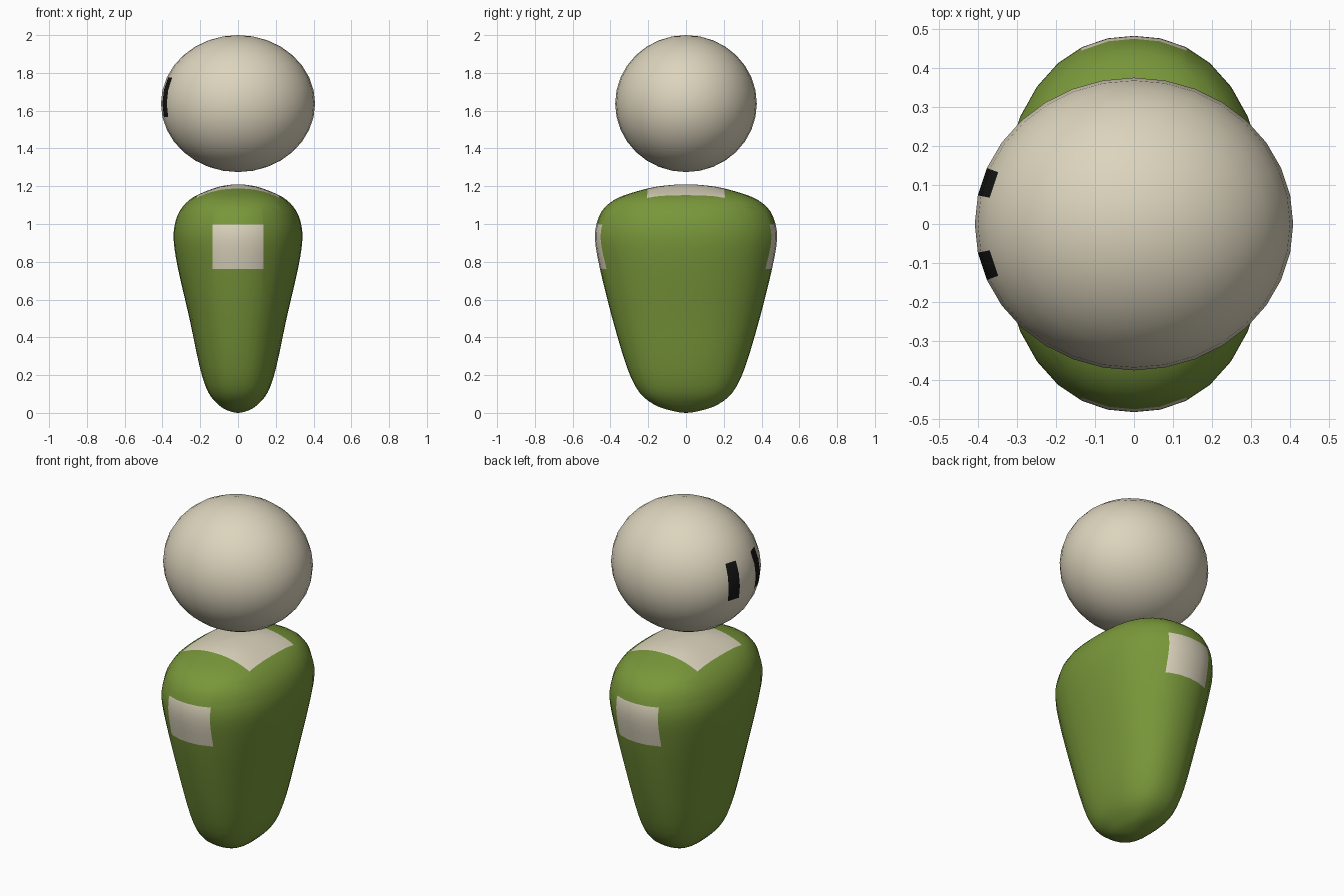
import bpy, bmesh, math
from mathutils import Vector

if "Cube" in bpy.data.objects:
    bpy.data.objects.remove(bpy.data.objects["Cube"])


def material(name, rgb):
    m = bpy.data.materials.new(name)
    m.diffuse_color = (*rgb, 1)
    m.use_nodes = True
    m.node_tree.nodes["Principled BSDF"].inputs["Base Color"].default_value = m.diffuse_color
    return m


CREAM = material("cream", (0.72, 0.66, 0.51))
GREEN = material("leaf green", (0.19, 0.31, 0.042))
BLACK = material("black", (0.008, 0.008, 0.008))


def finish(bm, name, mats):
    bmesh.ops.recalc_face_normals(bm, faces=bm.faces)
    for f in bm.faces:
        f.smooth = True
    me = bpy.data.meshes.new(name)
    bm.to_mesh(me)
    bm.free()
    for m in mats:
        me.materials.append(m)
    ob = bpy.data.objects.new(name, me)
    bpy.context.collection.objects.link(ob)
    return ob


# Head: flattened ball, with two eyes as coloured faces on the -x side
bm = bmesh.new()
bmesh.ops.create_uvsphere(bm, u_segments=32, v_segments=16, radius=1)
for f in bm.faces:
    c = f.calc_center_median()
    azimuth = math.degrees(math.atan2(abs(c.y), -c.x))
    height = math.degrees(math.asin(c.z / c.length))
    if 11.25 < azimuth < 22.5 and -11.25 < height < 22.5:
        f.material_index = 1
for v in bm.verts:
    v.co = Vector((v.co.x * 0.408, v.co.y * 0.375, v.co.z * 0.3625 + 1.6375))
finish(bm, "head", [CREAM, BLACK])

# Body: key rings (height, half width x, half width y, squareness)
KEYS = [
    (0.0, 0.0, 0.0, 2.5), (0.015, 0.06, 0.09, 2.5), (0.045, 0.105, 0.17, 2.5),
    (0.11, 0.158, 0.248, 2.5), (0.24, 0.202, 0.312, 2.4), (0.50, 0.257, 0.39, 2.3),
    (0.76, 0.317, 0.455, 2.2), (0.92, 0.341, 0.482, 2.2), (1.02, 0.329, 0.468, 2.2),
    (1.09, 0.294, 0.428, 2.3), (1.145, 0.232, 0.345, 2.6), (1.19, 0.125, 0.195, 2.7),
    (1.205, 0.06, 0.095, 2.7), (1.21, 0.0, 0.0, 2.7),
]


def reflect(k):
    return (k[0], -k[1], -k[2], k[3])


def spline(a, b, c, d, t):
    return [0.5 * (2 * q + (r - p) * t + (2 * p - 5 * q + 4 * r - s) * t * t
                   + (3 * q - p - 3 * r + s) * t ** 3) for p, q, r, s in zip(a, b, c, d)]


pts = [reflect(KEYS[1])] + KEYS + [reflect(KEYS[-2])]
levels = [spline(*pts[i:i + 4], j / 3) for i in range(len(KEYS) - 1) for j in range(3)][1:]

SEG = 32
bm = bmesh.new()
rings = []
for z, rx, ry, n in levels:
    ring = []
    for i in range(SEG):
        a = 2 * math.pi * i / SEG
        c, s = math.cos(a), math.sin(a)
        k = (abs(c) ** n + abs(s) ** n) ** (-1 / n)
        ring.append(bm.verts.new((rx * c * k, ry * s * k, z)))
    rings.append(ring)
for lo, hi in zip(rings, rings[1:]):
    for i in range(SEG):
        j = (i + 1) % SEG
        bm.faces.new((lo[i], lo[j], hi[j], hi[i]))
for ring, z in ((rings[0], 0.0), (rings[-1], 1.21)):
    pole = bm.verts.new((0, 0, z))
    for i in range(SEG):
        bm.faces.new((ring[i], ring[(i + 1) % SEG], pole))


def cut(co, no, region):
    faces = [f for f in bm.faces if region(f.calc_center_median())]
    geom = set(faces)
    for f in faces:
        geom.update(f.edges)
        geom.update(f.verts)
    bmesh.ops.bisect_plane(bm, geom=list(geom), dist=0.0005, plane_co=co, plane_no=no)


# Patch outlines cut into the body: one on the top, one on the front and back
def near_top(c):
    return c.z > 1.08


def near_side(c):
    return 0.68 < c.z < 1.07 and abs(c.y) > 0.3


for s in (-1, 1):
    cut((s * 0.217, 0, 0), (1, 0, 0), near_top)
    cut((0, s * 0.205, 0), (0, 1, 0), near_top)
    cut((s * 0.135, 0, 0), (1, 0, 0), near_side)
for z in (0.762, 0.997):
    cut((0, 0, z), (0, 0, 1), near_side)

for f in bm.faces:
    c = f.calc_center_median()
    top = near_top(c) and abs(c.x) < 0.217 and abs(c.y) < 0.205
    side = 0.762 < c.z < 0.997 and abs(c.x) < 0.135 and abs(c.y) > 0.3
    f.material_index = 1 if top or side else 0
finish(bm, "body", [GREEN, CREAM])
